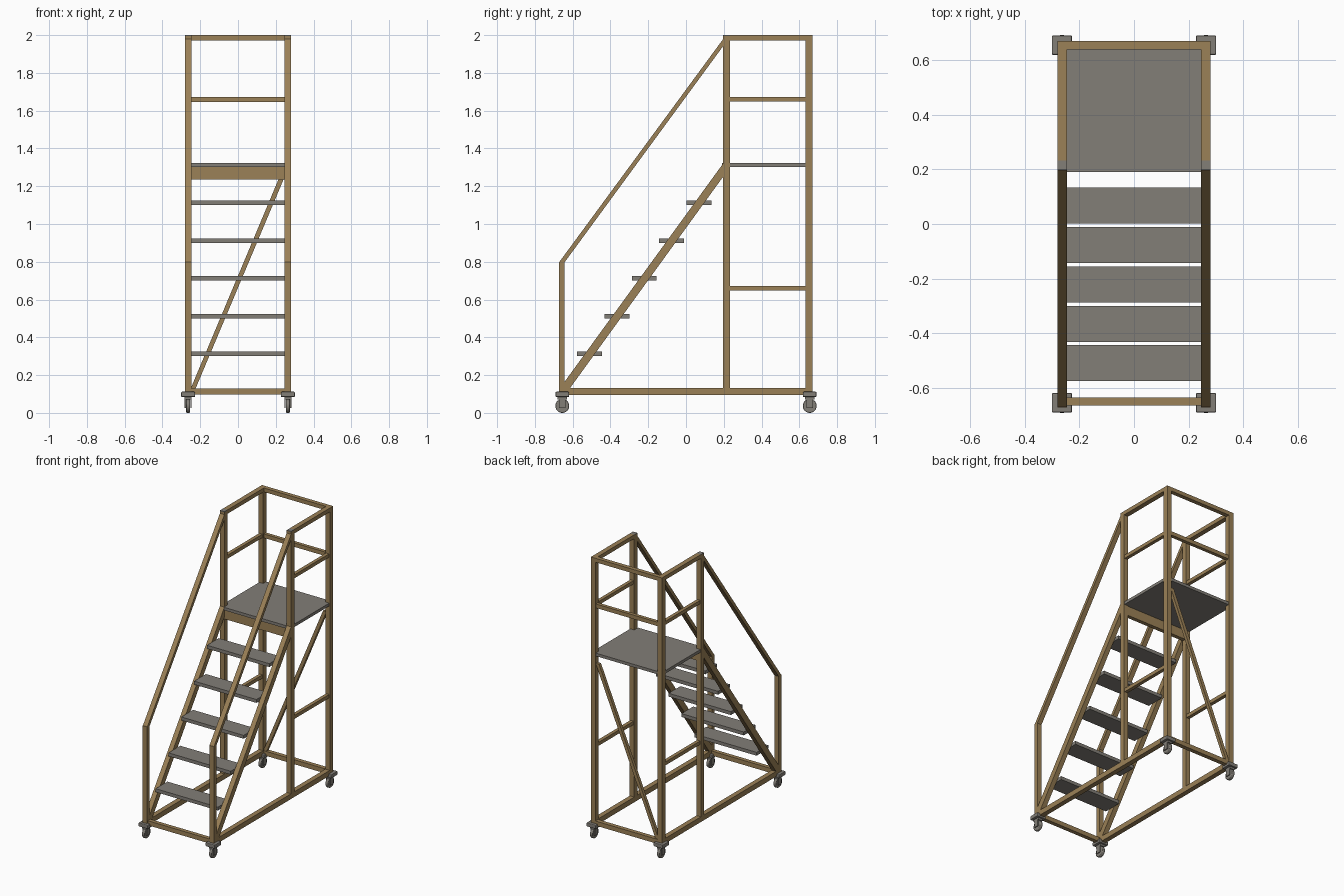
import bpy, bmesh, math
from mathutils import Vector, Matrix

cube = bpy.data.objects.get("Cube")
if cube:
    bpy.data.objects.remove(cube, do_unlink=True)


def material(name, rgb):
    m = bpy.data.materials.new(name)
    m.use_nodes = True
    m.diffuse_color = (*rgb, 1)
    m.node_tree.nodes["Principled BSDF"].inputs["Base Color"].default_value = (*rgb, 1)
    return m


TAN = material("tan_frame", (0.33, 0.22, 0.095))
GREY = material("grey_metal", (0.225, 0.21, 0.185))


def finish(bm, name, mat):
    bmesh.ops.recalc_face_normals(bm, faces=bm.faces)
    mesh = bpy.data.meshes.new(name)
    bm.to_mesh(mesh)
    bm.free()
    mesh.materials.append(mat)
    ob = bpy.data.objects.new(name, mesh)
    bpy.context.collection.objects.link(ob)
    return ob


def box(name, x, y, z, mat=TAN, bevel=0):
    """Box from (low, high) ranges on each axis."""
    bm = bmesh.new()
    size = [b - a for a, b in (x, y, z)]
    mid = [(a + b) / 2 for a, b in (x, y, z)]
    bmesh.ops.create_cube(bm, size=1,
                          matrix=Matrix.Translation(mid) @ Matrix.Diagonal((*size, 1)))
    if bevel:
        bmesh.ops.bevel(bm, geom=bm.edges[:], offset=bevel, segments=2,
                        profile=0.5, affect='EDGES')
    return finish(bm, name, mat)


def prism(name, points, offset, mat=TAN):
    """Extrude a flat outline along an offset vector."""
    bm = bmesh.new()
    face = bm.faces.new([bm.verts.new(p) for p in points])
    new = bmesh.ops.extrude_face_region(bm, geom=[face])["geom"]
    bmesh.ops.translate(bm, vec=Vector(offset),
                        verts=[v for v in new if isinstance(v, bmesh.types.BMVert)])
    return finish(bm, name, mat)


def wheel(name, x, y, radius, width):
    bm = bmesh.new()
    bmesh.ops.create_cone(bm, cap_ends=True, segments=24, radius1=radius,
                          radius2=radius, depth=width,
                          matrix=Matrix.Translation((x, y, radius)) @
                          Matrix.Rotation(math.pi / 2, 4, 'Y'))
    rims = [e for e in bm.edges if abs(e.verts[0].co.x - e.verts[1].co.x) < 1e-5]
    bmesh.ops.bevel(bm, geom=rims, offset=0.004, segments=2, profile=0.5, affect='EDGES')
    ob = finish(bm, name, GREY)
    for p in ob.data.polygons:
        p.use_smooth = len(p.vertices) == 4
    return ob


INNER, OUTER = 0.245, 0.28
MID, REAR = (0.197, 0.233), (0.632, 0.67)
SPAN = (MID[1], REAR[0])

for s, side in ((1, "left"), (-1, "right")):
    xs = tuple(sorted((s * INNER, s * OUTER)))
    thin = tuple(sorted((s * 0.25, s * 0.275)))

    # Upright posts and base rail
    box(f"{side}_front_post", xs, (-0.672, -0.643), (0.11, 0.80))
    box(f"{side}_middle_post", xs, MID, (0.11, 1.995))
    box(f"{side}_middle_post_cap", xs, MID, (1.995, 2.0), GREY)
    box(f"{side}_rear_post", xs, REAR, (0.11, 2.0))
    box(f"{side}_base_rail", xs, (-0.67, 0.67), (0.096, 0.133))

    # Side rails between the tall posts
    box(f"{side}_top_rail", xs, SPAN, (1.972, 2.0))
    box(f"{side}_guard_rail", thin, SPAN, (1.648, 1.673))
    box(f"{side}_lower_rail", thin, SPAN, (0.647, 0.672))

    # Sloping stringer and handrail
    stringer = [(-0.668, 0.13), (-0.615, 0.13), (0.2, 1.255), (0.2, 1.325)]
    handrail = [(-0.672, 0.797), (-0.643, 0.797), (0.205, 1.953), (0.212, 2.0)]
    for part, outline in (("stringer", stringer), ("handrail", handrail)):
        prism(f"{side}_{part}", [(xs[0], y, z) for y, z in outline],
              (OUTER - INNER, 0, 0))

    # Castors
    for y, end in ((-0.655, "front"), (0.655, "rear")):
        cx = s * 0.264
        name = f"{side}_{end}_castor"
        box(name + "_plate", (cx - 0.037, cx + 0.037), (y - 0.036, y + 0.036),
            (0.084, 0.112), GREY, 0.005)
        box(name + "_neck", (cx - 0.018, cx + 0.018), (y - 0.024, y + 0.024),
            (0.07, 0.086), GREY)
        for k in (-1, 1):
            fx = cx + k * 0.015
            box(f"{name}_fork_{'outer' if k == s else 'inner'}",
                (fx - 0.003, fx + 0.003), (y - 0.017, y + 0.017), (0.025, 0.08), GREY)
        wheel(name + "_wheel", cx, y, 0.037, 0.02)

# Cross rails
WIDE = (-INNER, INNER)
box("front_base_rail", WIDE, (-0.665, -0.636), (0.098, 0.13))
box("rear_base_rail", WIDE, (0.64, 0.67), (0.098, 0.13))
box("rear_top_rail", WIDE, (0.64, 0.67), (1.972, 2.0))
box("rear_guard_rail", WIDE, (0.64, 0.665), (1.645, 1.673))

# Platform with its front support beam
box("platform", (-0.276, 0.276), (0.2, 0.665), (1.302, 1.323), GREY)
box("platform_nose", WIDE, (0.19, 0.2), (1.302, 1.323), GREY)
box("platform_beam", WIDE, (0.2, 0.228), (1.235, 1.302))

# Diagonal brace across the back
prism("rear_brace", [(-0.25, 0.642, 0.13), (-0.224, 0.642, 0.13),
                     (0.247, 0.642, 1.25), (0.22, 0.642, 1.25)], (0, 0.022, 0))

# Stair treads
for i in range(5):
    y, z = -0.51 + i * 0.1445, 0.312 + i * 0.2
    box(f"tread_{i + 1}", WIDE, (y - 0.066, y + 0.066), (z - 0.012, z + 0.012), GREY)
